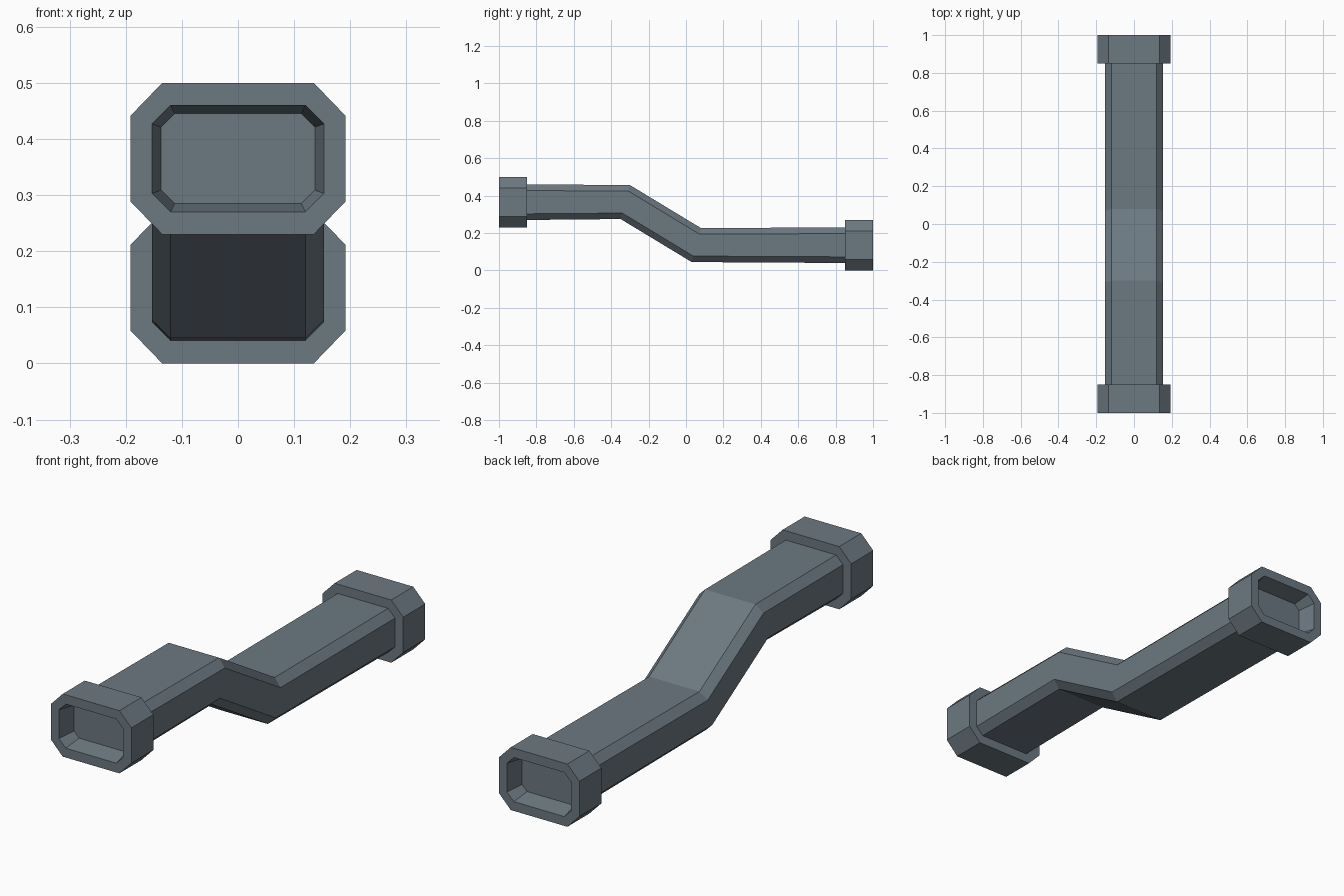
import bpy
import bmesh

if "Cube" in bpy.data.objects:
    bpy.data.objects.remove(bpy.data.objects["Cube"])

metal = bpy.data.materials.new("blue_grey_metal")
metal.diffuse_color = (0.150, 0.190, 0.220, 1.0)
metal.use_nodes = True
metal.node_tree.nodes["Principled BSDF"].inputs["Base Color"].default_value = metal.diffuse_color


def ring(y, zc, w, h, cx, cz, shear=0.0):
    """Chamfered rectangle (half sizes w, h) across y, leaning by shear."""
    half = [(w, h - cz), (w - cx, h), (-(w - cx), h), (-w, h - cz)]
    pts = half + [(-x, -z) for x, z in half]
    return [(x, y + shear * z, zc + z) for x, z in pts]


def loft(name, rings, cap_start=False):
    bm = bmesh.new()
    loops = [[bm.verts.new(p) for p in r] for r in rings]
    for a, b in zip(loops, loops[1:]):
        for i in range(8):
            j = (i + 1) % 8
            bm.faces.new((a[i], a[j], b[j], b[i]))
    if cap_start:
        bm.faces.new(loops[0])
    bmesh.ops.recalc_face_normals(bm, faces=bm.faces)
    # make sure the outside faces outward
    bm.faces.ensure_lookup_table()
    top = max(bm.faces, key=lambda f: f.calc_center_median().z)
    if top.normal.z < 0:
        bmesh.ops.reverse_faces(bm, faces=bm.faces)
    me = bpy.data.meshes.new(name)
    bm.to_mesh(me)
    bm.free()
    me.materials.append(metal)
    ob = bpy.data.objects.new(name, me)
    bpy.context.collection.objects.link(ob)
    return ob


TUBE = (0.153, 0.095, 0.033, 0.033)    # section at the collars
BEND = (0.153, 0.091, 0.033, 0.032)    # slightly flatter at the bends
OUTER = (0.192, 0.135, 0.057, 0.059)   # collar outline
FLOOR = (0.137, 0.080, 0.024, 0.024)   # bottom of the recess

# collars with a tapered recess in the end
for name, s, zc in (("front_collar", -1, 0.365), ("back_collar", 1, 0.135)):
    loft(name, [ring(s * 0.92, zc, *FLOOR), ring(s * 1.0, zc, *TUBE),
                ring(s * 1.0, zc, *OUTER), ring(s * 0.85, zc, *OUTER),
                ring(s * 0.85, zc, *TUBE)], cap_start=True)

# duct with two mitred bends
loft("duct", [ring(-0.85, 0.365, *TUBE),
              ring(-0.325, 0.366, *BEND, shear=0.27),
              ring(0.055, 0.136, *BEND, shear=0.27),
              ring(0.85, 0.135, *TUBE)])
